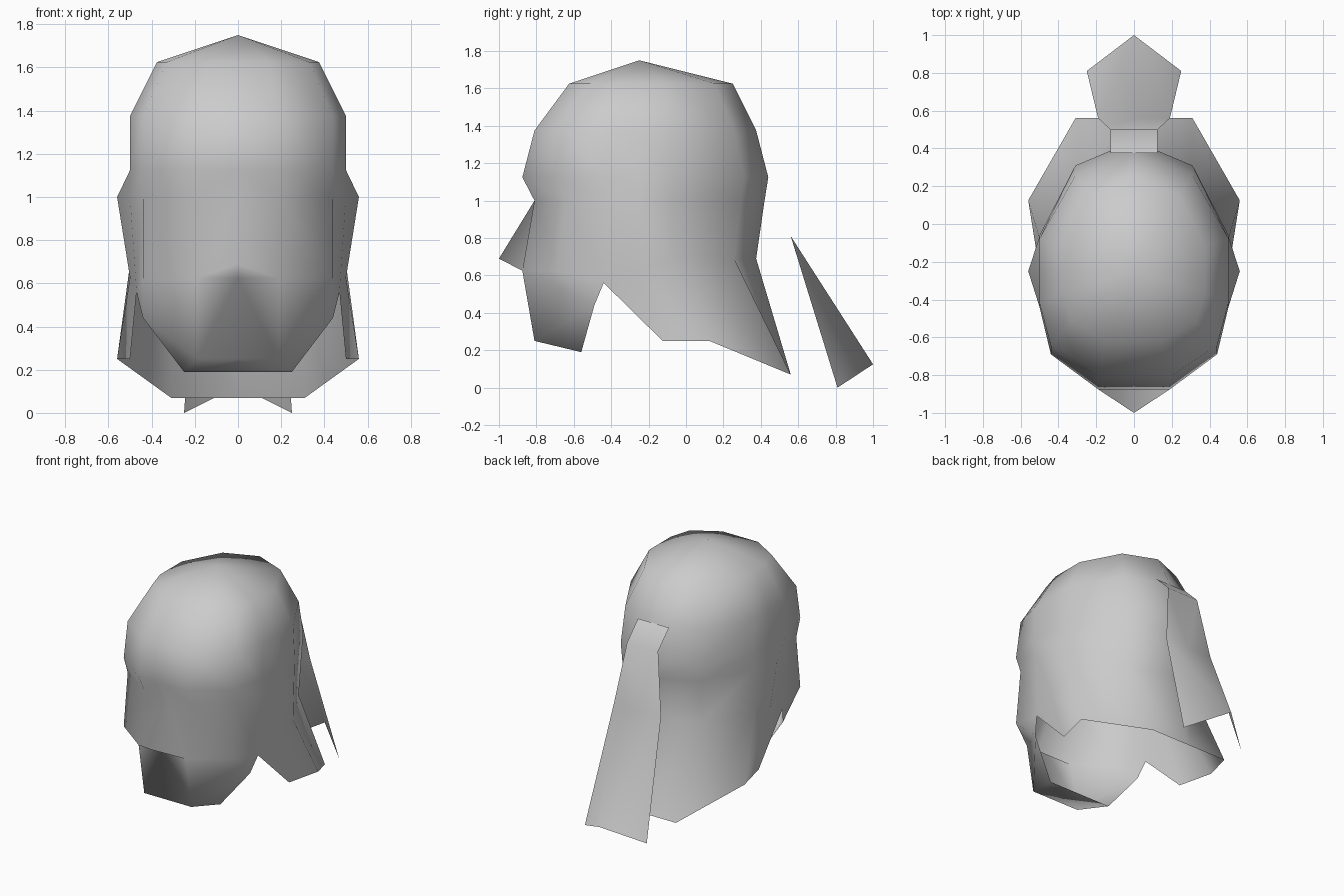
import bpy
import bmesh

if "Cube" in bpy.data.objects:
    bpy.data.objects.remove(bpy.data.objects["Cube"], do_unlink=True)

grey = bpy.data.materials.new("plain grey")
grey.use_nodes = True
COLOUR = (0.6, 0.6, 0.6, 1)
grey.diffuse_color = COLOUR
grey.node_tree.nodes["Principled BSDF"].inputs["Base Color"].default_value = COLOUR


def finish(bm, name):
    """Turn a half mesh into a mirrored, smooth object."""
    mesh = bpy.data.meshes.new(name)
    bm.to_mesh(mesh)
    bm.free()
    mesh.materials.append(grey)
    mesh.polygons.foreach_set("use_smooth", [True] * len(mesh.polygons))
    obj = bpy.data.objects.new(name, mesh)
    bpy.context.collection.objects.link(obj)
    mirror = obj.modifiers.new("mirror", "MIRROR")
    mirror.use_clip = True
    mirror.merge_threshold = 0.001
    return obj


def bridge(bm, upper, lower):
    """Join two rows of vertices, both running front to back."""
    for j in range(len(upper) - 1):
        bm.faces.new((upper[j], lower[j], lower[j + 1], upper[j + 1]))


# Half plan of the head, front centre to back centre
PLAN = [(0, -.875), (.19, -.875), (.44, -.69), (.5, -.44),
        (.5, -.25), (.5, -.06), (.31, .31), (0, .44)]
MID = -.25


def ring(bm, z, front, back, width):
    verts = []
    for x, y in PLAN:
        end, full = (front, PLAN[0][1]) if y < MID else (back, PLAN[-1][1])
        y = MID + (y - MID) * (end - MID) / (full - MID)
        verts.append(bm.verts.new((x * width / .5, y, z)))
    return verts


# Head: crown, skull rings, ears
bm = bmesh.new()
crown = bm.verts.new((0, MID, 1.75))
hairline = ring(bm, 1.625, -.625, .25, .375)
upper = ring(bm, 1.375, -.81, .375, .5)
brow = ring(bm, 1.125, -.875, .44, .5)
eyes = ring(bm, 1.0, -.81, .42, .5)
mouth = ring(bm, .625, -.875, .375, .5)
eyes[4].co.x = .56
mouth[3].co = (.47, -.44, .56)
for v in mouth[5:]:
    v.co.z = .69
for a, b in zip(hairline, hairline[1:]):
    bm.faces.new((crown, a, b))
bridge(bm, hairline, upper)
bridge(bm, upper, brow)
bridge(bm, brow, eyes)
bridge(bm, eyes[1:], mouth[1:])

# Nose
tip = bm.verts.new((0, -1, .69))
bm.faces.new((eyes[0], tip, mouth[1]))
bm.faces.new((eyes[0], mouth[1], eyes[1]))
bm.faces.new((tip, mouth[0], mouth[1]))

# Jaw and chin
chin = [bm.verts.new(p) for p in ((0, -.81, .25), (.19, -.81, .25), (.44, -.49, .44))]
under = [bm.verts.new(p) for p in ((0, -.56, .19), (.25, -.56, .19))]
bridge(bm, mouth[:3], chin)
bridge(bm, chin[:2], under)
bm.faces.new((chin[1], under[1], chin[2]))
bm.faces.new((mouth[2], chin[2], mouth[3]))

# Flared hair at the neck
hem = [bm.verts.new(p) for p in
       ((.5, -.125, .25), (.56, .125, .25), (.31, .56, .07), (0, .56, .07))]
bm.faces.new((mouth[3], hem[0], mouth[4]))
bridge(bm, mouth[4:], hem)
finish(bm, "head")

# Ponytail: a folded sheet, (half width, middle y and z, edge y and z)
bm = bmesh.new()
previous = None
for w, my, mz, ey, ez in ((.125, .375, 1.375, .375, 1.375), (.125, .5, 1.25, .5, 1.25),
                          (.19, .56, .81, .56, .81), (.25, 1, .125, .81, 0)):
    row = [bm.verts.new((w, ey, ez)), bm.verts.new((0, my, mz))]
    if previous:
        bridge(bm, previous, row)
    previous = row
finish(bm, "ponytail")
